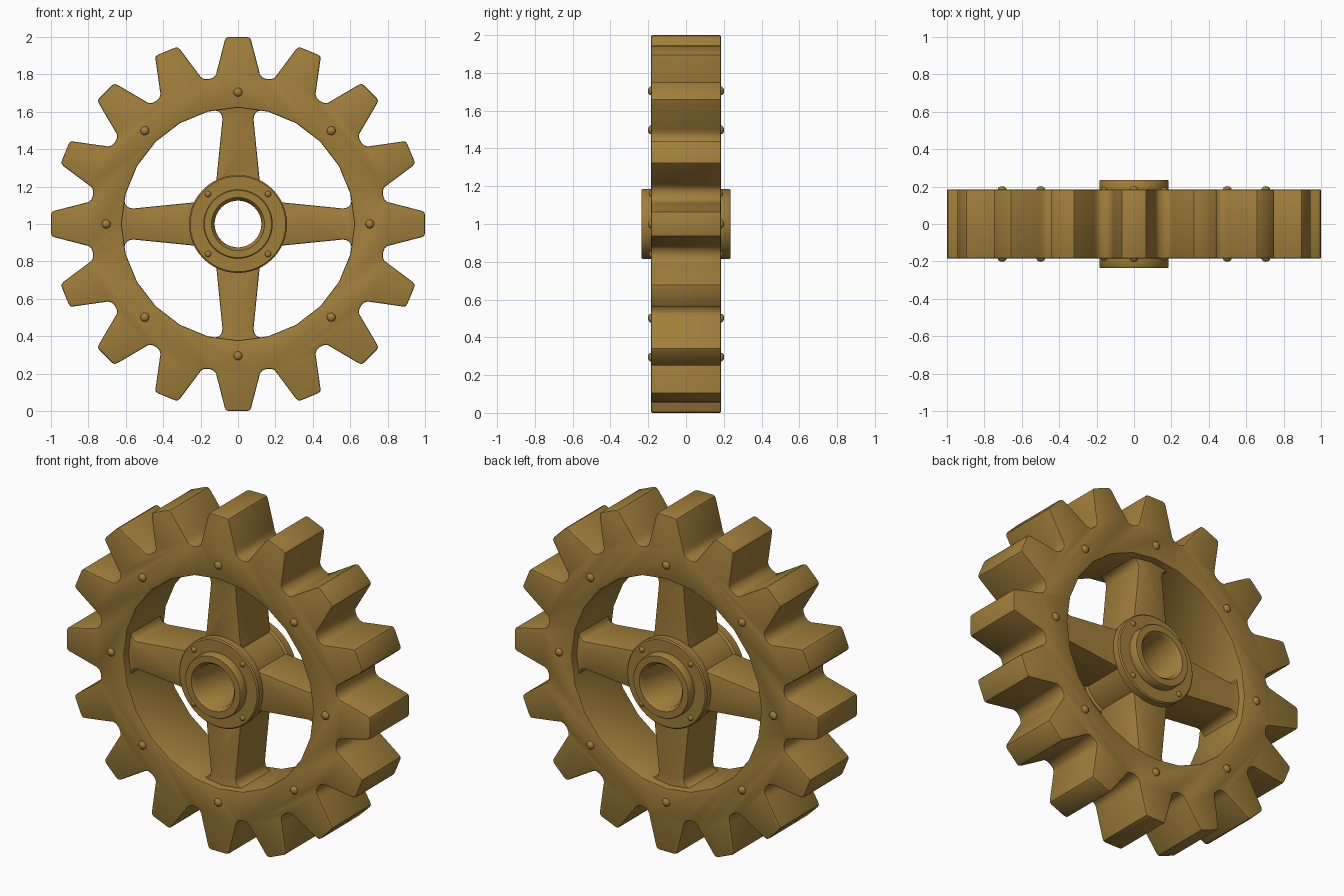
import bpy, bmesh
from math import sin, cos, pi, radians
from mathutils import Matrix, Vector

cube = bpy.data.objects.get("Cube")
if cube:
    bpy.data.objects.remove(cube, do_unlink=True)

TEETH = 16
CENTRE = Vector((0, 0, 1))

brass = bpy.data.materials.new("aged_brass")
brass.use_nodes = True
COLOUR = (0.35, 0.21, 0.042, 1)
brass.diffuse_color = COLOUR
brass.node_tree.nodes["Principled BSDF"].inputs["Base Color"].default_value = COLOUR


def turn(x, r, angle):
    """Point x across and r out from the axle, turned clockwise about it."""
    return Vector((x * cos(angle) + r * sin(angle), 0, r * cos(angle) - x * sin(angle)))


def finish(name, bm, thickness=0, bevel=0):
    """Make an object, thicken and bevel it, then shade it."""
    mesh = bpy.data.meshes.new(name)
    bm.to_mesh(mesh)
    bm.free()
    ob = bpy.data.objects.new(name, mesh)
    ob.location = CENTRE
    bpy.context.collection.objects.link(ob)
    mesh.materials.append(brass)
    if thickness:
        mod = ob.modifiers.new("thickness", 'SOLIDIFY')
        mod.thickness, mod.offset = thickness, 0
    if bevel:
        mod = ob.modifiers.new("bevel", 'BEVEL')
        mod.width, mod.segments = bevel, 2
        mod.limit_method, mod.angle_limit = 'ANGLE', radians(50)
    bpy.ops.object.select_all(action='DESELECT')
    ob.select_set(True)
    bpy.context.view_layer.objects.active = ob
    bpy.ops.object.convert(target='MESH')
    bm = bmesh.new()
    bm.from_mesh(ob.data)
    bmesh.ops.recalc_face_normals(bm, faces=bm.faces)
    bm.to_mesh(ob.data)
    bm.free()
    bpy.ops.object.shade_smooth_by_angle(angle=radians(40))
    return ob


# Toothed rim: four quarter sheets, each with four teeth
half_tooth = [(0.05, 1.0), (0.064, 0.995), (0.071, 0.98), (0.111, 0.825),
              (0.117, 0.8), (0.13, 0.784)]
tooth = [(-x, r) for x, r in reversed(half_tooth)] + half_tooth
STEP = 2 * pi / TEETH
bm = bmesh.new()
for quarter in range(4):
    base = quarter * pi / 2
    loop = [turn(0, 0.79, base - STEP / 2)]
    for t in range(4):
        loop += [turn(x, r, base + t * STEP) for x, r in tooth]
        loop.append(turn(0, 0.79, base + (t + 0.5) * STEP))
    # inner edge is a 24-sided circle
    loop += [turn(0, 0.622, base + k * pi / 12) for k in range(5, -2, -1)]
    bm.faces.new([bm.verts.new(p) for p in loop])
bmesh.ops.remove_doubles(bm, verts=bm.verts, dist=0.0005)
finish("toothed_rim", bm, 0.37, 0.008)

# Four tapered spokes with flared feet against the rim
half_spoke = [(0.122, 0.17), (0.114, 0.25), (0.083, 0.56), (0.088, 0.585),
              (0.104, 0.602), (0.13, 0.609), (0.13, 0.64)]
outline = half_spoke + [(-x, r) for x, r in reversed(half_spoke)]
for i, side in enumerate(("top", "left", "bottom", "right")):
    bm = bmesh.new()
    bm.faces.new([bm.verts.new(turn(x, r, i * pi / 2)) for x, r in outline])
    finish("spoke_" + side, bm, 0.28, 0.008)

# Hub: turned profile of (radius, depth) with flanges, collars and a bore
half_hub = [(0.25, 0.125), (0.262, 0.135), (0.262, 0.178), (0.255, 0.185),
            (0.185, 0.185), (0.185, 0.23), (0.18, 0.236), (0.142, 0.236), (0.125, 0.215)]
profile = half_hub + [(r, -y) for r, y in reversed(half_hub)]
SIDES = 48
bm = bmesh.new()
rings = []
for k in range(SIDES):
    a = 2 * pi * k / SIDES
    rings.append([bm.verts.new((r * sin(a), y, r * cos(a))) for r, y in profile])
for k in range(SIDES):
    ring, after = rings[k], rings[(k + 1) % SIDES]
    for j in range(len(profile)):
        n = (j + 1) % len(profile)
        bm.faces.new((ring[j], ring[n], after[n], after[j]))
finish("hub", bm)


# Domed rivets on both faces
def rivets(name, count, start, ring_radius, size):
    bm = bmesh.new()
    for k in range(count):
        for y in (-0.183, 0.183):
            place = turn(0, ring_radius, start + 2 * pi * k / count)
            place.y = y
            bmesh.ops.create_uvsphere(
                bm, u_segments=12, v_segments=8, radius=size,
                matrix=Matrix.Translation(place) @ Matrix.Diagonal((1, 0.8, 1, 1)))
    finish(name, bm)


rivets("rim_rivets", 8, 0, 0.705, 0.024)
rivets("hub_rivets", 4, pi / 4, 0.227, 0.017)
